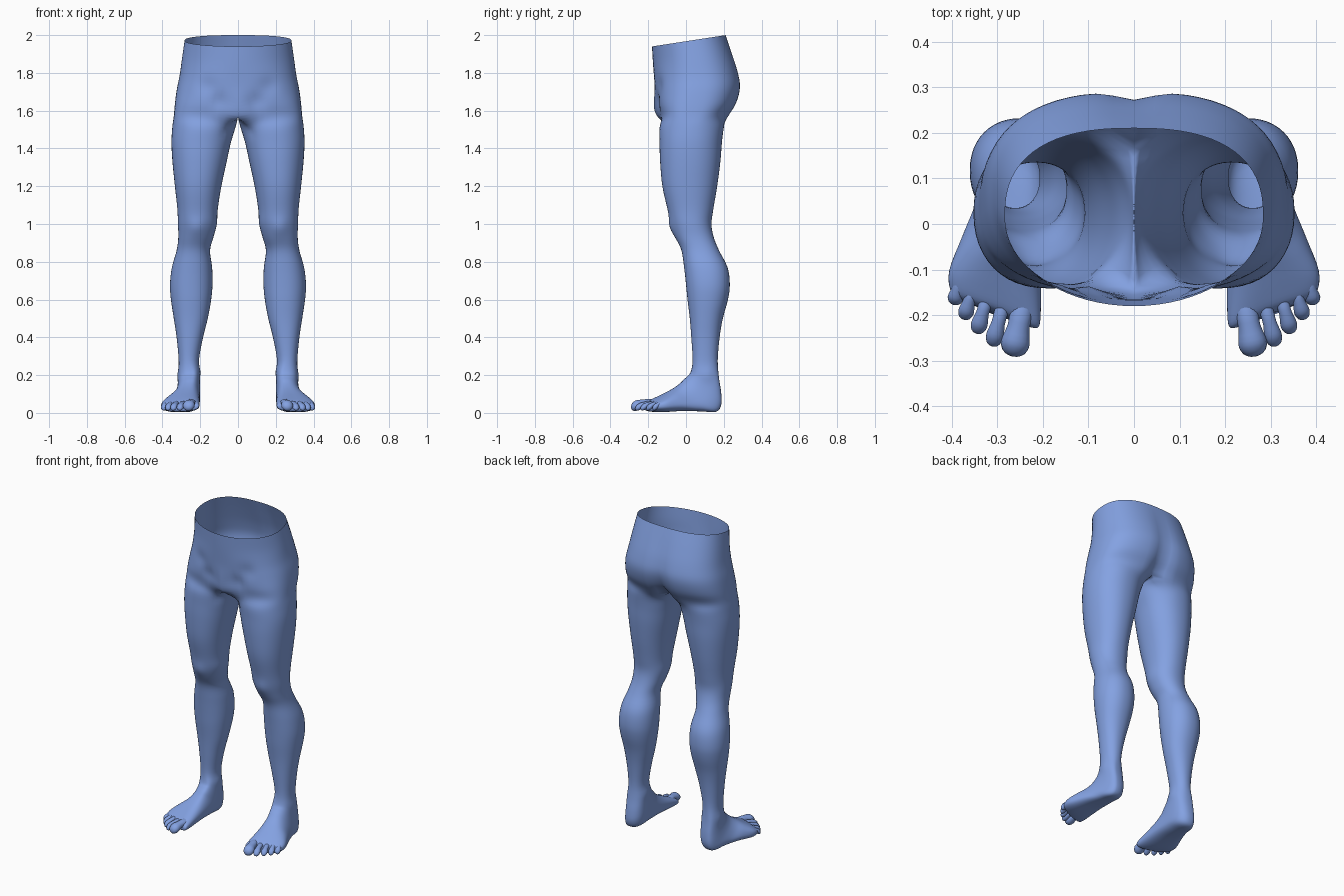
import bpy, bmesh
from math import cos, sin, pi, radians, exp
from mathutils import Vector

if "Cube" in bpy.data.objects:
    bpy.data.objects.remove(bpy.data.objects["Cube"])

skin = bpy.data.materials.new("blue_skin")
skin.use_nodes = True
skin.diffuse_color = (0.23, 0.36, 0.76, 1)
skin.node_tree.nodes["Principled BSDF"].inputs["Base Color"].default_value = skin.diffuse_color

ARC, INNER = 35, 13          # points on the outside of a ring, and facing the other leg
N = ARC + INNER


def power(v, p):
    return (1 if v >= 0 else -1) * abs(v) ** p


def ring_angles():
    for i in range(ARC):
        yield radians(-130 + 260 * i / (ARC - 1))
    for j in range(1, INNER + 1):
        yield radians(130 + 100 * j / (INNER + 1))


def limb_ring(front, back, xin, xout, p=0.92, shear=0.0, skew=0.0):
    """Ring through a front and a back point given as (y, z)."""
    f, b = Vector((0, *front)), Vector((0, *back))
    cx, hw = (xin + xout) / 2, (xout - xin) / 2
    ring = []
    for a in ring_angles():
        c, s = power(cos(a), p), power(sin(a), p)
        pt = (f + b) / 2 + (b - f) / 2 * s
        pt.x = cx + hw * c + skew * s * (1 - abs(c))
        pt.y += shear * hw * c
        ring.append(pt)
    return ring


def pelvis_ring(z, xo, yf, yb, p, cleft):
    """Half hip section; its inner points lie on the middle plane."""
    cy, hd = (yf + yb) / 2, (yb - yf) / 2
    tilt = max(0, (z - 1.57) / 0.43) * 0.154
    ring = []
    for i in range(ARC):
        a = -pi / 2 + pi * i / (ARC - 1)
        q = p if a < 0 else 0.8
        x = xo * power(max(cos(a), 0), q) if 0 < i < ARC - 1 else 0
        y = cy + hd * power(sin(a), q)
        if a > 0:
            y -= cleft * exp(-(x / 0.05) ** 2)
        ring.append(Vector((x, y, z + (y - 0.21) * tilt)))
    first, last = ring[0], ring[-1]
    return ring + [last.lerp(first, j / (INNER + 1)) for j in range(1, INNER + 1)]


def smooth_rings(rings, steps):
    """Catmull-Rom interpolation from ring to ring."""
    out = []
    for k in range(len(rings) - 1):
        quad = [rings[max(k - 1, 0)], rings[k], rings[k + 1], rings[min(k + 2, len(rings) - 1)]]
        for s in range(steps):
            t = s / steps
            out.append([b + (c - a) * t / 2 + (2 * a - 5 * b + 4 * c - d) * t * t / 2
                        + (3 * b - a - 3 * c + d) * t ** 3 / 2
                        for a, b, c, d in zip(*quad)])
    return out + [rings[-1]]


def loft(bm, rings, cap_start=False, cap_end=False):
    rows = [[bm.verts.new(p) for p in r] for r in rings]
    for r0, r1 in zip(rows, rows[1:]):
        for i in range(len(r0)):
            j = (i + 1) % len(r0)
            bm.faces.new((r0[i], r0[j], r1[j], r1[i]))
    if cap_start:
        bm.faces.new(rows[0][::-1])
    if cap_end:
        bm.faces.new(rows[-1])


def finish(bm, name):
    bmesh.ops.recalc_face_normals(bm, faces=bm.faces)
    me = bpy.data.meshes.new(name)
    bm.to_mesh(me)
    bm.free()
    me.materials.append(skin)
    me.polygons.foreach_set("use_smooth", [True] * len(me.polygons))
    ob = bpy.data.objects.new(name, me)
    bpy.context.collection.objects.link(ob)
    mod = ob.modifiers.new("mirror", "MIRROR")
    mod.use_clip = True
    mod.merge_threshold = 0.0005
    return ob


# Foot: front (top) y z, back (sole) y z, inner x, outer x, slant of the ring
foot_rows = [
    (-0.196, 0.045, -0.194, 0.018, 0.225, 0.385, 0.4),
    (-0.185, 0.062, -0.185, 0.008, 0.208, 0.402, 0.4),
    (-0.15, 0.082, -0.13, 0.004, 0.204, 0.405, 0.38),
    (-0.10, 0.110, -0.02, 0.010, 0.203, 0.378, 0.25),
    (-0.06, 0.135, 0.08, 0.008, 0.202, 0.350, 0.1),
    (-0.03, 0.158, 0.160, 0.006, 0.201, 0.334, 0),
    (-0.01, 0.178, 0.187, 0.045, 0.201, 0.324, 0),
    (0.01, 0.197, 0.186, 0.11, 0.202, 0.318, 0),
    (0.026, 0.22, 0.174, 0.19, 0.204, 0.315, 0),
]
# Leg: height, inner x, outer x, front y, back y
leg_rows = [
    (0.28, 0.207, 0.314, 0.035, 0.168),
    (0.40, 0.185, 0.325, 0.028, 0.178),
    (0.50, 0.160, 0.340, 0.020, 0.195),
    (0.60, 0.142, 0.355, 0.008, 0.222),
    (0.68, 0.135, 0.360, 0.000, 0.232),
    (0.77, 0.137, 0.350, -0.010, 0.220),
    (0.86, 0.148, 0.325, -0.024, 0.175),
    (0.93, 0.130, 0.316, -0.055, 0.147),
    (1.00, 0.112, 0.318, -0.078, 0.135),
    (1.08, 0.107, 0.321, -0.098, 0.145),
    (1.20, 0.088, 0.334, -0.125, 0.165),
    (1.33, 0.060, 0.347, -0.137, 0.182),
    (1.43, 0.038, 0.352, -0.140, 0.190),
    (1.51, 0.014, 0.348, -0.140, 0.200),
]
# Hips: height, outer x, front y, back y, front squareness, cleft depth
hip_rows = [
    (1.57, 0.340, -0.137, 0.228, 0.65, 0.06),
    (1.64, 0.334, -0.150, 0.270, 0.70, 0.035),
    (1.72, 0.324, -0.160, 0.290, 0.80, 0.02),
    (1.80, 0.309, -0.168, 0.277, 0.90, 0.012),
    (1.90, 0.296, -0.175, 0.245, 1.0, 0.006),
    (2.00, 0.283, -0.180, 0.210, 1.0, 0.0),
]
# Soft bumps and creases: centre, radius, push
bumps = [
    ((0.22, -0.085, 0.98), 0.05, (0, -0.014, 0)),      # kneecap
    ((0.0, -0.14, 1.63), 0.07, (0, -0.020, -0.015)),   # groin
    ((0.09, -0.15, 1.65), 0.045, (0, 0.016, 0)),       # groin crease
    ((0.16, -0.14, 1.73), 0.045, (0, 0.010, 0)),
    ((0.21, 0.10, 0.22), 0.035, (-0.006, 0, 0)),       # ankle bones
    ((0.31, 0.11, 0.20), 0.035, (0.006, 0, 0)),
]

rings = [limb_ring((a, b), (c, d), e, f, 0.8, g, 0.015) for a, b, c, d, e, f, g in foot_rows]
rings += [limb_ring((yf, z), (yb, z), xi, xo) for z, xi, xo, yf, yb in leg_rows]
rings += [pelvis_ring(*row) for row in hip_rows]
rings = smooth_rings(rings, 4)
for ring in rings:
    for p in ring:
        old = p.copy()
        for centre, r, push in bumps:
            p += Vector(push) * exp(-((old - Vector(centre)).length / r) ** 2)
        p.x = 0.0 if old.x < 0.0005 else max(p.x, 0.0)
        p.z = max(p.z, 0.0)

# Hips, legs and feet as one open shell
bm = bmesh.new()
loft(bm, rings, cap_start=True)
middle = [f for f in bm.faces if all(v.co.x < 1e-5 for v in f.verts)]
bmesh.ops.delete(bm, geom=middle, context="FACES")
finish(bm, "hips_and_legs")

# Toes: base x y, tip x y, radius
toe_rows = [
    (0.240, -0.160, 0.266, -0.290, 0.031),
    (0.284, -0.165, 0.311, -0.268, 0.019),
    (0.319, -0.150, 0.345, -0.240, 0.018),
    (0.350, -0.130, 0.373, -0.209, 0.017),
    (0.378, -0.110, 0.395, -0.176, 0.017),
]
# Distance along the toe and fraction of the radius
toe_profile = [(0, 0.8), (0.3, 0.8), (0.5, 0.78), (0.7, 0.97), (0.82, 1), (0.93, 0.78), (0.985, 0.4), (1, 0.05)]
bm = bmesh.new()
for bx, by, tx, ty, r in toe_rows:
    base, tip = Vector((bx, by, 0.05)), Vector((tx, ty, r * 0.6 + 0.008))
    side = (tip - base).cross(Vector((0, 0, 1))).normalized()
    up = side.cross(tip - base).normalized()
    toe = []
    for t, k in toe_profile:
        mid = base.lerp(tip, t) + Vector((0, 0, 0.012 * sin(pi * t)))
        toe.append([mid + (side * cos(a) + up * sin(a) * 0.85) * r * k
                    for a in (2 * pi * i / 16 for i in range(16))])
    toe = smooth_rings(toe, 2)
    for ring in toe:
        for p in ring:
            p.z = max(p.z, 0.002)
    loft(bm, toe, True, True)
finish(bm, "toes")
